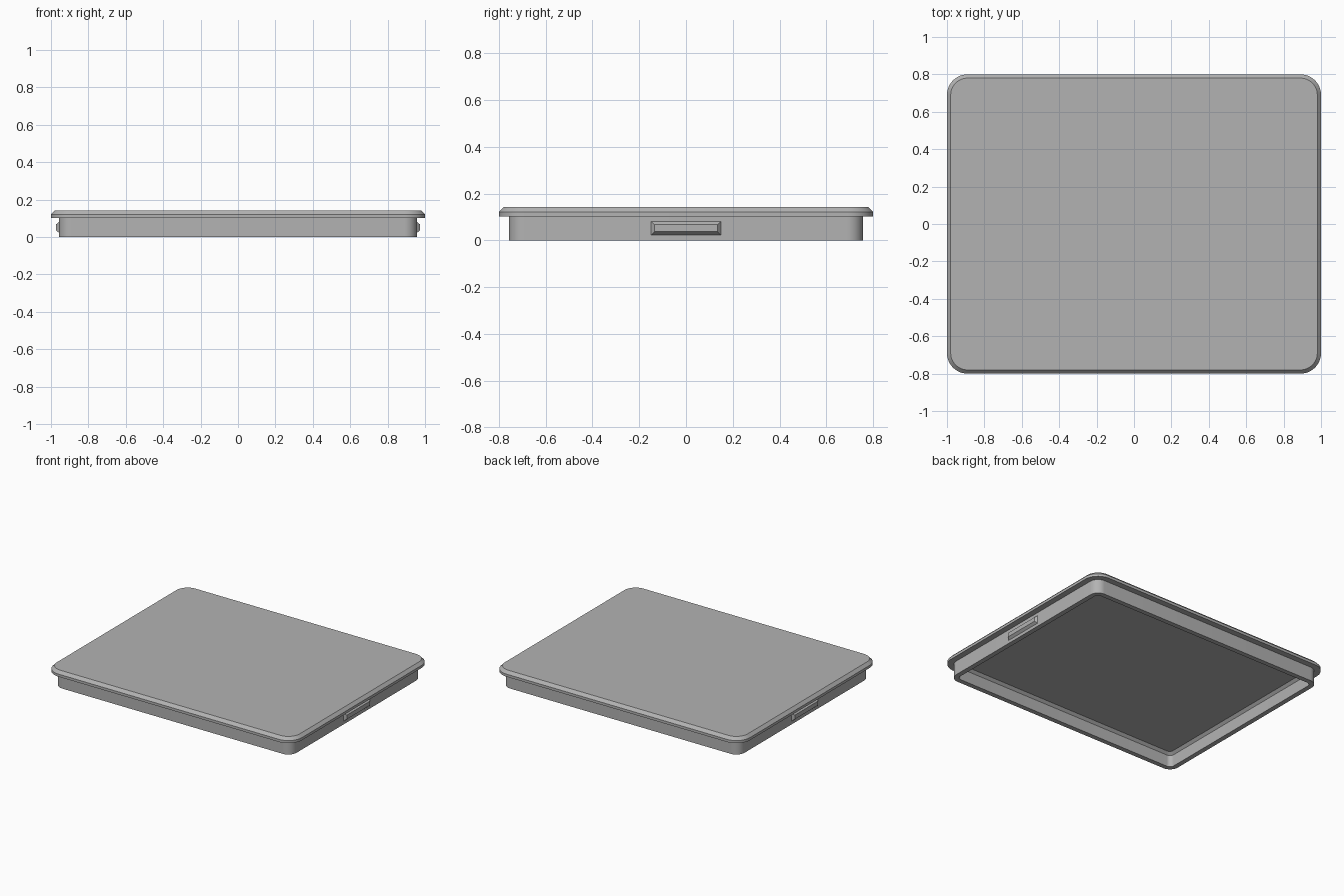
import bpy
import bmesh
import math

if "Cube" in bpy.data.objects:
    bpy.data.objects.remove(bpy.data.objects["Cube"], do_unlink=True)

HALF_X, HALF_Y, CORNER = 1.0, 0.8, 0.11
CORNER_STEPS = 12

grey = bpy.data.materials.new("plain grey")
grey.use_nodes = True
grey.diffuse_color = (0.45, 0.45, 0.45, 1)
grey.node_tree.nodes["Principled BSDF"].inputs["Base Color"].default_value = (0.45, 0.45, 0.45, 1)


def rounded_ring(bm, inset, z):
    """Ring of vertices around a rounded rectangle, inset from the lid edge."""
    radius = max(CORNER - inset, 0.03)
    cx, cy = HALF_X - inset - radius, HALF_Y - inset - radius
    ring = []
    for quarter, (sx, sy) in enumerate([(1, 1), (-1, 1), (-1, -1), (1, -1)]):
        for step in range(CORNER_STEPS + 1):
            a = (quarter + step / CORNER_STEPS) * math.pi / 2
            ring.append(bm.verts.new((sx * cx + radius * math.cos(a),
                                      sy * cy + radius * math.sin(a), z)))
    return ring


def finish(bm, name):
    bmesh.ops.recalc_face_normals(bm, faces=bm.faces)
    mesh = bpy.data.meshes.new(name)
    bm.to_mesh(mesh)
    bm.free()
    mesh.materials.append(grey)
    obj = bpy.data.objects.new(name, mesh)
    bpy.context.collection.objects.link(obj)
    bpy.ops.object.select_all(action="DESELECT")
    obj.select_set(True)
    bpy.context.view_layer.objects.active = obj
    bpy.ops.object.shade_smooth_by_angle(angle=math.radians(25))
    return obj


# Lid shell: bevelled top, overhanging edge, plug wall, hollow underside
profile = [(0.02, 0.143), (0, 0.122), (0, 0.103), (0.043, 0.103),
           (0.043, 0), (0.078, 0), (0.078, 0.085), (0.096, 0.103)]
bm = bmesh.new()
rings = [rounded_ring(bm, inset, z) for inset, z in profile]
for upper, lower in zip(rings, rings[1:]):
    for i in range(len(upper)):
        j = (i + 1) % len(upper)
        bm.faces.new((upper[i], lower[i], lower[j], upper[j]))
bm.faces.new(rings[0])
bm.faces.new(rings[-1])
finish(bm, "lid_shell")

# Snap catches: tapered bars on both short sides of the plug wall
for name, side in (("left_catch", 1), ("right_catch", -1)):
    bm = bmesh.new()
    bmesh.ops.create_cube(bm, size=1)
    for v in bm.verts:
        outer = v.co.x * side > 0
        half_y, half_z = (0.135, 0.015) if outer else (0.15, 0.03)
        v.co = (side * (0.974 if outer else 0.956),
                math.copysign(half_y, v.co.y),
                0.052 + math.copysign(half_z, v.co.z))
    finish(bm, name)
